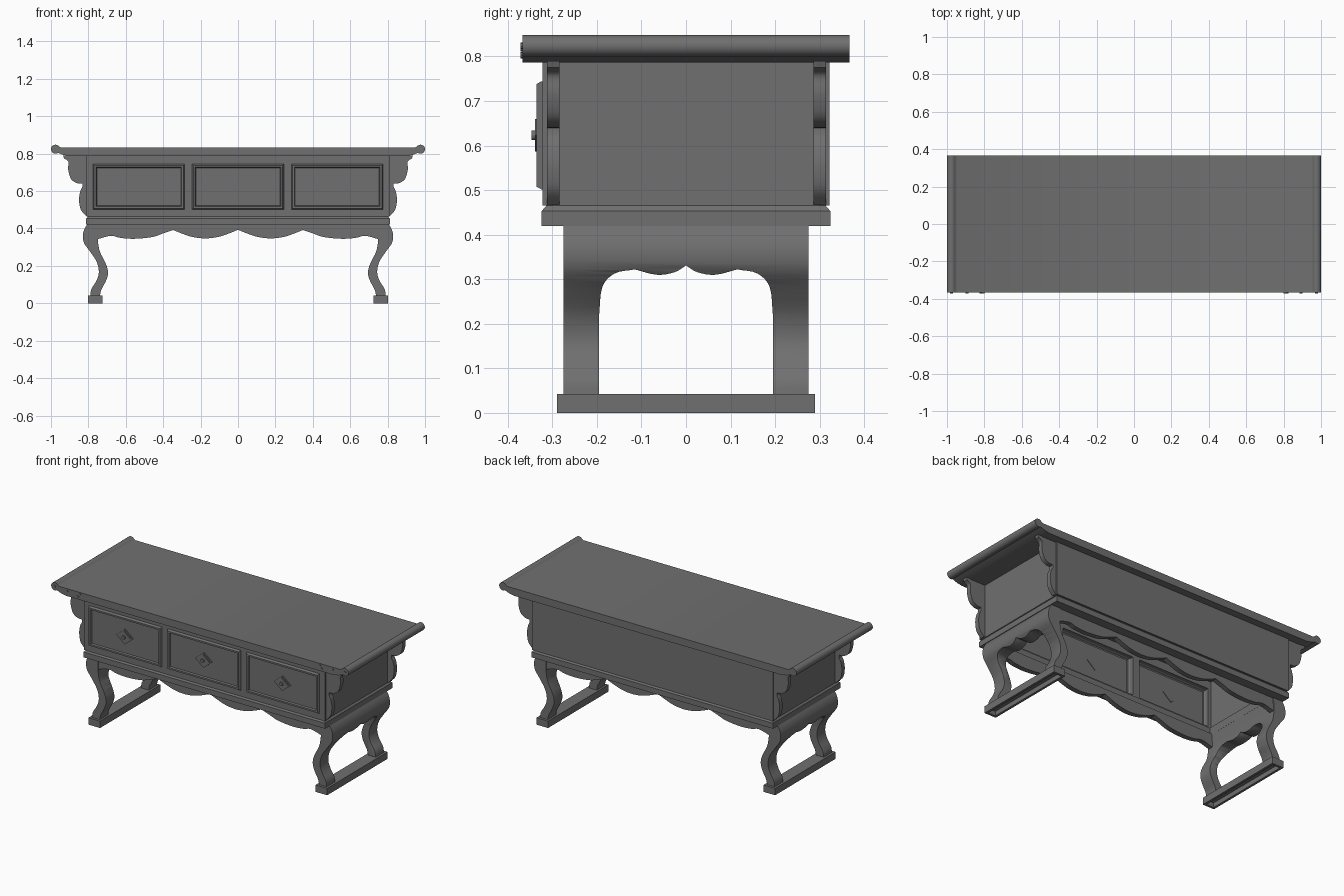
import bpy, bmesh, math
from mathutils import Vector

if "Cube" in bpy.data.objects:
    bpy.data.objects.remove(bpy.data.objects["Cube"], do_unlink=True)

GREY = (0.16, 0.16, 0.16, 1)
wood = bpy.data.materials.new("dark_grey")
wood.use_nodes = True
wood.diffuse_color = GREY
wood.node_tree.nodes["Principled BSDF"].inputs["Base Color"].default_value = GREY


def finish(name, bm, smooth=True):
    bmesh.ops.recalc_face_normals(bm, faces=bm.faces)
    mesh = bpy.data.meshes.new(name)
    bm.to_mesh(mesh)
    bm.free()
    mesh.materials.append(wood)
    ob = bpy.data.objects.new(name, mesh)
    bpy.context.collection.objects.link(ob)
    if smooth:
        shade(ob)
    return ob


def shade(ob):
    bpy.ops.object.select_all(action='DESELECT')
    ob.select_set(True)
    bpy.context.view_layer.objects.active = ob
    bpy.ops.object.shade_smooth_by_angle(angle=math.radians(35))


def apply_all(ob):
    bpy.context.view_layer.objects.active = ob
    for m in list(ob.modifiers):
        bpy.ops.object.modifier_apply(modifier=m.name)
    shade(ob)


def box(name, x, y, z):
    bm = bmesh.new()
    bmesh.ops.create_cube(bm, size=1)
    for v in bm.verts:
        v.co = [r[0] + (c + 0.5) * (r[1] - r[0]) for c, r in zip(v.co, (x, y, z))]
    return finish(name, bm, False)


def prism(name, pts, a, b, axis='y'):
    """Extrude an outline: (x, z) along y, or (y, z) along x."""
    bm = bmesh.new()
    place = (lambda p, t: (p[0], t, p[1])) if axis == 'y' else (lambda p, t: (t, p[0], p[1]))
    lo = [bm.verts.new(place(p, a)) for p in pts]
    hi = [bm.verts.new(place(p, b)) for p in pts]
    bm.faces.new(lo)
    bm.faces.new(hi)
    for i in range(len(pts)):
        j = (i + 1) % len(pts)
        bm.faces.new((lo[i], lo[j], hi[j], hi[i]))
    return finish(name, bm)


def curve(pts, steps=4):
    """Smooth curve through the points."""
    p = [Vector(q) for q in pts]
    p = [2 * p[0] - p[1]] + p + [2 * p[-1] - p[-2]]
    out = []
    for a, b, c, d in zip(p, p[1:], p[2:], p[3:]):
        for k in range(steps):
            t = k / steps
            out.append(0.5 * (2 * b + (c - a) * t + (2 * a - 5 * b + 4 * c - d) * t * t
                              + (3 * b - a - 3 * c + d) * t ** 3))
    return [tuple(q) for q in out + [p[-2]]]


def flip(pts, s=-1):
    return [(s * u, v) for u, v in pts]


def both(half):
    """Half outline starting on the centre line, mirrored to the full one."""
    return flip(half)[:0:-1] + half


# Tabletop with rolled ends
roll = [(0.976 + 0.024 * math.cos(t), 0.824 + 0.024 * math.sin(t))
        for t in (math.radians(-125 + 270 * k / 16) for k in range(17))]
half_top = [(0, 0.787), (0.9, 0.787), (0.935, 0.794)] + roll + [(0.945, 0.832), (0, 0.832)]
prism("tabletop", half_top + flip(half_top)[-2:0:-1], -0.367, 0.367)

# Case walls, open underneath
box("back_panel", (-0.81, 0.81), (0.3, 0.322), (0.465, 0.787))
for s, side in ((-1, "right"), (1, "left")):
    box(side + "_panel", sorted((s * 0.79, s * 0.805)), (-0.3, 0.3), (0.465, 0.787))

# Front frame around the drawers
box("front_top_rail", (-0.81, 0.81), (-0.322, -0.3), (0.74, 0.787))
box("front_bottom_rail", (-0.81, 0.81), (-0.322, -0.3), (0.465, 0.506))
for i, (a, b) in enumerate(((-0.81, -0.77), (-0.29, -0.245), (0.245, 0.29), (0.77, 0.81))):
    box(f"front_stile_{i + 1}", (a, b), (-0.322, -0.3), (0.5, 0.745))

# Drawers with raised rims, diamond plates and knobs
for i, cx in enumerate((-0.53, 0, 0.53)):
    w, cz, h = 0.245, 0.623, 0.121
    bm = bmesh.new()

    def ring(inset, y):
        return [bm.verts.new((cx + a * (w - inset), y, cz + b * (h - inset)))
                for a, b in ((-1, -1), (1, -1), (1, 1), (-1, 1))]
    rings = [ring(*r) for r in ((0, -0.3), (0, -0.325), (0.006, -0.336),
                                (0.016, -0.336), (0.02, -0.326))]
    for p, q in zip(rings, rings[1:]):
        for k in range(4):
            bm.faces.new((p[k], p[k - 1], q[k - 1], q[k]))
    bm.faces.new(rings[-1])
    finish(f"drawer_{i + 1}", bm, False)

    def diamond(k):
        return [(cx - 0.056 * k, cz), (cx, cz - 0.046 * k),
                (cx + 0.056 * k, cz), (cx, cz + 0.046 * k)]
    prism(f"handle_plate_{i + 1}", diamond(1), -0.333, -0.323)
    prism(f"handle_raised_plate_{i + 1}", diamond(0.8), -0.339, -0.33)
    prism(f"knob_{i + 1}", [(cx + 0.011 * math.cos(t), cz + 0.011 * math.sin(t))
                            for t in (k * math.pi / 6 for k in range(12))], -0.347, -0.335)

# Scalloped brackets under the overhang, and studs on the tabletop corners
bracket = ([(0.8, 0.79), (0.935, 0.79)]
           + curve([(0.93, 0.775), (0.907, 0.757), (0.908, 0.715), (0.893, 0.665), (0.862, 0.643), (0.832, 0.64)])
           + curve([(0.832, 0.622), (0.843, 0.6), (0.85, 0.555), (0.841, 0.502), (0.812, 0.468)])
           + [(0.8, 0.468)])
for s, side in ((-1, "right"), (1, "left")):
    for a, end in ((-0.312, "front"), (0.286, "back")):
        prism(f"{end}_{side}_bracket", flip(bracket, s), a, a + 0.028)
    for i, (x, z) in enumerate(((0.807, 0.82), (0.82, 0.803), (0.893, 0.818), (0.976, 0.824))):
        prism(f"{side}_stud_{i + 1}", [(s * x + 0.007 * math.cos(t), z + 0.007 * math.sin(t))
                                       for t in (k * math.pi / 4 for k in range(8))], -0.371, -0.365)

# Waist moulding: a chamfered ring
bm = bmesh.new()
loops = []
for x, y, z in ((0.745, 0.255, 0.42), (0.812, 0.324, 0.42), (0.812, 0.324, 0.453),
                (0.8, 0.312, 0.467), (0.745, 0.255, 0.467)):
    loops.append([bm.verts.new((a * x, b * y, z)) for a, b in ((-1, -1), (1, -1), (1, 1), (-1, 1))])
for i, p in enumerate(loops):
    q = loops[(i + 1) % len(loops)]
    for k in range(4):
        bm.faces.new((p[k], p[k - 1], q[k - 1], q[k]))
finish("waist_moulding", bm, False)

# Scalloped front and back aprons
wave = (curve([(0, 0.393), (0.055, 0.371), (0.11, 0.354), (0.175, 0.347), (0.24, 0.354), (0.295, 0.371), (0.347, 0.392)])
        + curve([(0.347, 0.392), (0.4, 0.374), (0.46, 0.354), (0.555, 0.345), (0.63, 0.35), (0.68, 0.361), (0.76, 0.34)])[1:])
apron = both(wave) + [(0.79, 0.425), (-0.79, 0.425)]
prism("front_apron", apron, -0.27, -0.24)
prism("back_apron", apron, 0.24, 0.27)

# Curved end supports with a cut arch leaving two legs, on hollow foot rails
outer = curve([(0.805, 0.425), (0.822, 0.395), (0.83, 0.36), (0.822, 0.32), (0.79, 0.275), (0.756, 0.222),
               (0.744, 0.168), (0.756, 0.122), (0.784, 0.075), (0.79, 0.035)])
inner = curve([(0.738, 0.035), (0.732, 0.07), (0.706, 0.12), (0.695, 0.163), (0.706, 0.21), (0.738, 0.275),
               (0.748, 0.325), (0.75, 0.365), (0.745, 0.425)])
arch = both(curve([(0, 0.331), (0.025, 0.316), (0.065, 0.31), (0.115, 0.322)])
            + curve([(0.115, 0.322), (0.16, 0.313), (0.188, 0.282), (0.195, 0.22)])[1:]
            + [(0.195, -0.1)])
for s, side in ((-1, "right"), (1, "left")):
    legs = prism(side + "_legs", flip(outer + inner, s), -0.275, 0.275)
    cutter = prism("arch_cutter", arch, s * 0.6, s * 0.95, 'x')
    cutter.hide_render = True
    cut = legs.modifiers.new("arch", 'BOOLEAN')
    cut.object = cutter
    cut.operation = 'DIFFERENCE'
    cut.solver = 'EXACT'
    bev = legs.modifiers.new("soft_edges", 'BEVEL')
    bev.width = 0.008
    bev.segments = 2
    bev.limit_method = 'ANGLE'
    bev.angle_limit = math.radians(60)
    apply_all(legs)
    bpy.data.objects.remove(cutter, do_unlink=True)

    x0, x1 = sorted((s * 0.725, s * 0.803))
    box(side + "_foot_top", (x0, x1), (-0.29, 0.29), (0.028, 0.042))
    for n, x in (("a", x0), ("b", x1 - 0.014)):
        box(f"{side}_foot_wall_{n}", (x, x + 0.014), (-0.29, 0.29), (0, 0.03))
    for n, y in (("front", -0.29), ("back", 0.276)):
        box(f"{side}_foot_{n}_cap", (x0, x1), (y, y + 0.014), (0, 0.03))
